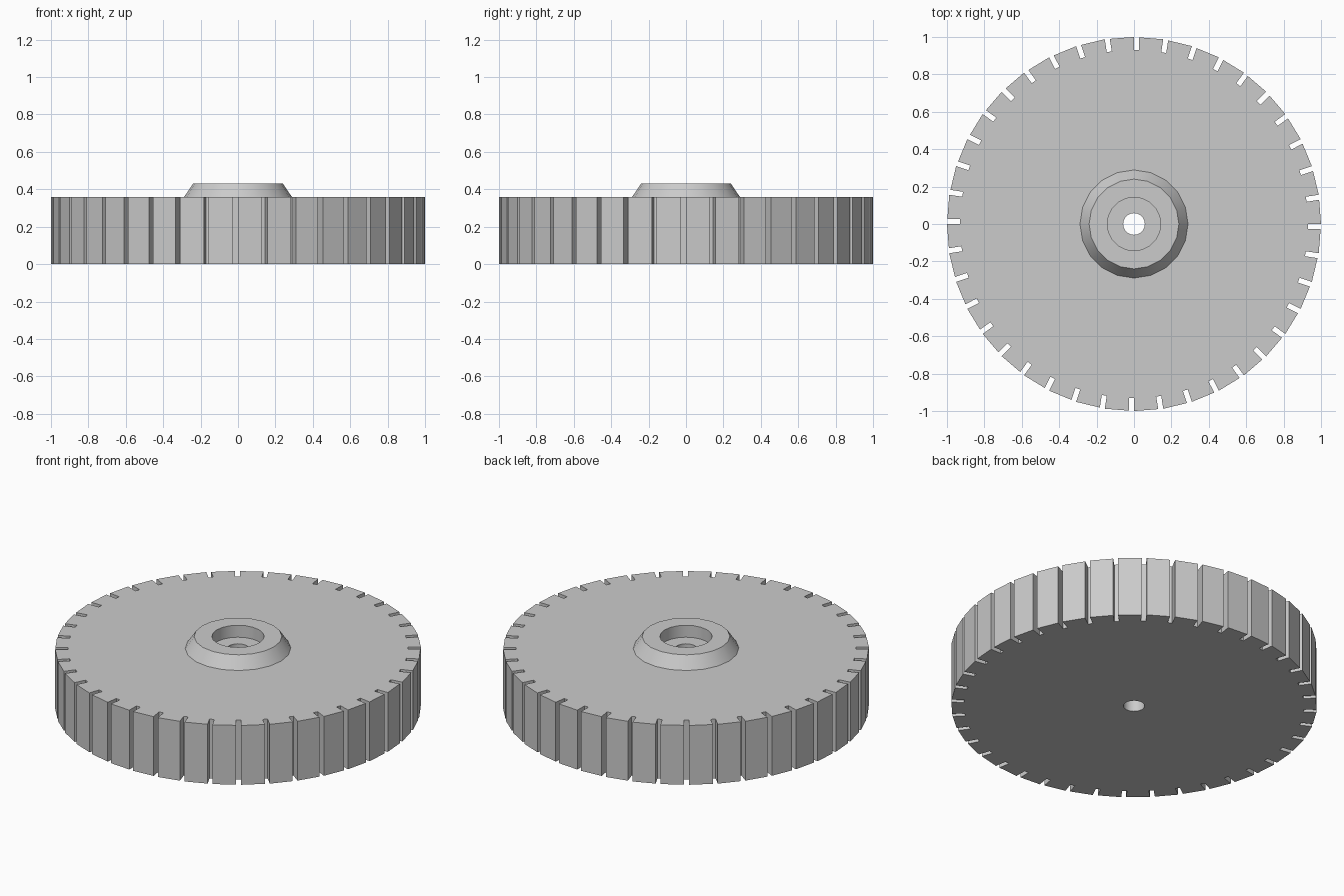
import bpy, bmesh, math
from mathutils import Matrix, Vector

if "Cube" in bpy.data.objects:
    bpy.data.objects.remove(bpy.data.objects["Cube"], do_unlink=True)

TEETH = 40
SLOT_WIDTH = 0.027
SLOT_FLOOR = 0.93
DISC_TOP = 0.358
HUB_TOP = 0.43
BORE = 0.058

grey = bpy.data.materials.new("grey")
grey.use_nodes = True
colour = (0.6, 0.6, 0.6, 1)
grey.diffuse_color = colour
grey.node_tree.nodes["Principled BSDF"].inputs["Base Color"].default_value = colour


def circle(radius, sides):
    return [Vector((radius, 0, 0)) @ Matrix.Rotation(-math.tau * i / sides, 3, "Z")
            for i in range(sides)]


def finish(obj):
    bpy.ops.object.select_all(action="DESELECT")
    obj.select_set(True)
    bpy.context.view_layer.objects.active = obj
    bpy.ops.object.shade_smooth_by_angle(angle=math.radians(30))


# Slotted disc: one facet per tooth, with the slot cut beside each corner
step = math.tau / TEETH
rim = 1 - SLOT_WIDTH * math.tan(step / 2)
notch = [(rim, -SLOT_WIDTH), (SLOT_FLOOR, -SLOT_WIDTH), (SLOT_FLOOR, 0), (1, 0)]
outline = []
for i in range(TEETH):
    turn = Matrix.Rotation(i * step, 3, "Z")
    outline += [turn @ Vector((x, y, 0)) for x, y in notch]

curve = bpy.data.curves.new("slotted_disc_outline", "CURVE")
curve.dimensions = "2D"
curve.fill_mode = "BOTH"
curve.extrude = DISC_TOP / 2
for loop in (outline, circle(BORE, 20)):
    spline = curve.splines.new("POLY")
    spline.points.add(len(loop) - 1)
    for point, co in zip(spline.points, loop):
        point.co = (co.x, co.y, 0, 1)
    spline.use_cyclic_u = True

source = bpy.data.objects.new("disc_source", curve)
bpy.context.collection.objects.link(source)
bpy.context.view_layer.update()
mesh = bpy.data.meshes.new_from_object(source)
bpy.data.objects.remove(source, do_unlink=True)
bm = bmesh.new()
bm.from_mesh(mesh)
bmesh.ops.translate(bm, verts=bm.verts, vec=(0, 0, DISC_TOP / 2))
bmesh.ops.remove_doubles(bm, verts=bm.verts, dist=0.0005)
bmesh.ops.recalc_face_normals(bm, faces=bm.faces)
bm.to_mesh(mesh)
bm.free()
mesh.materials.clear()
mesh.materials.append(grey)
disc = bpy.data.objects.new("slotted_disc", mesh)
bpy.context.collection.objects.link(disc)
finish(disc)

# Tapered hub collar with a round recess
SIDES = 20
profile = [(0.289, DISC_TOP), (0.24, HUB_TOP), (0.143, HUB_TOP), (0.143, DISC_TOP)]
bm = bmesh.new()
rings = [[bm.verts.new((p.x, p.y, z)) for p in circle(r, SIDES)] for r, z in profile]
for low, high in zip(rings, rings[1:]):
    for i in range(SIDES):
        j = (i + 1) % SIDES
        bm.faces.new((low[i], low[j], high[j], high[i]))
mesh = bpy.data.meshes.new("hub_collar")
bm.to_mesh(mesh)
bm.free()
mesh.materials.append(grey)
hub = bpy.data.objects.new("hub_collar", mesh)
bpy.context.collection.objects.link(hub)
finish(hub)
